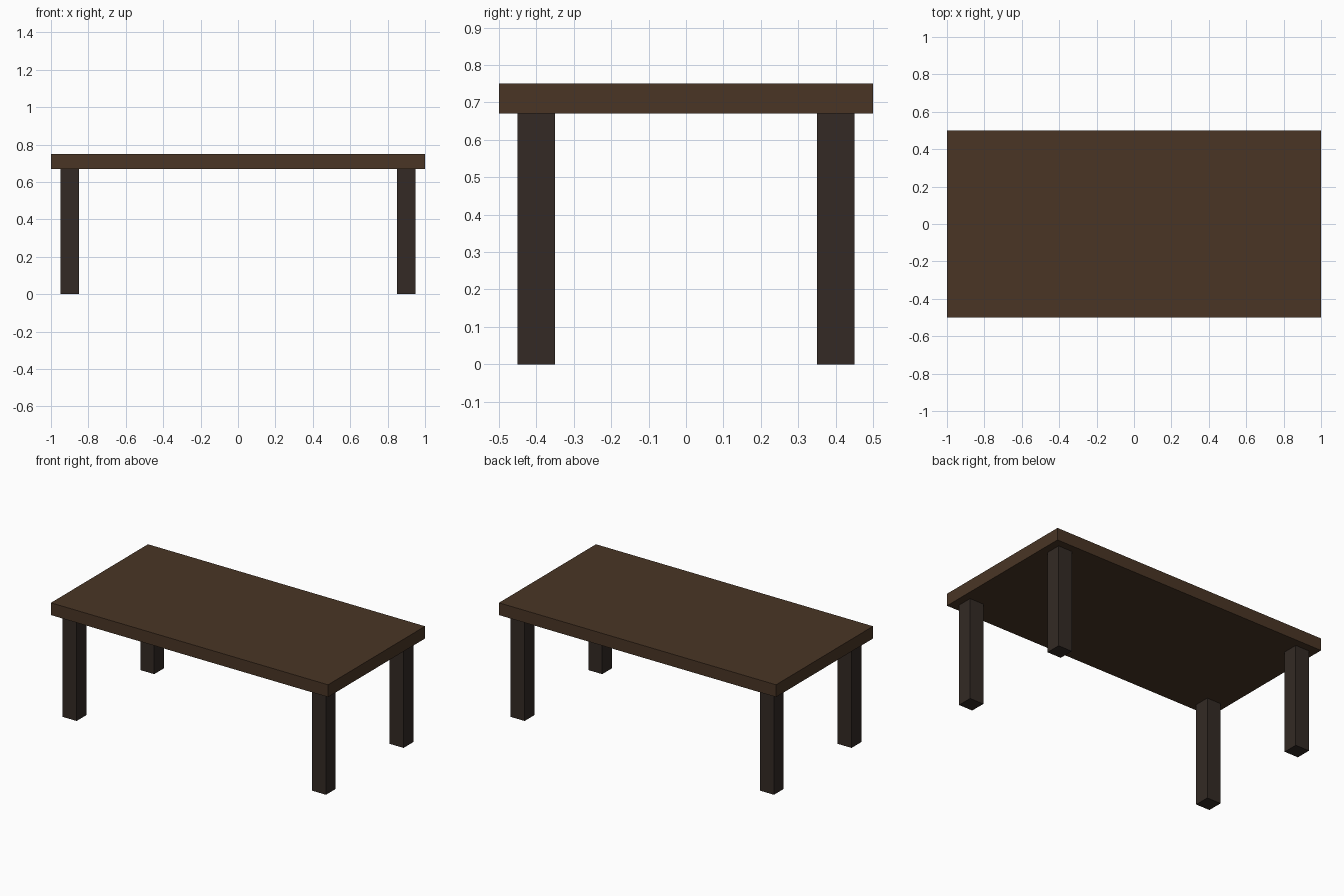
import bpy

if "Cube" in bpy.data.objects:
    bpy.data.objects.remove(bpy.data.objects["Cube"])


def make_material(name, color):
    mat = bpy.data.materials.new(name)
    mat.diffuse_color = (*color, 1.0)
    mat.use_nodes = True
    mat.node_tree.nodes["Principled BSDF"].inputs["Base Color"].default_value = mat.diffuse_color
    return mat


def add_box(name, center, size, mat):
    bpy.ops.mesh.primitive_cube_add(size=1, location=center)
    box = bpy.context.object
    box.name = name
    box.scale = size
    bpy.ops.object.transform_apply(location=False, rotation=False, scale=True)
    box.data.materials.append(mat)
    return box


top_wood = make_material("top_wood", (0.067, 0.036, 0.0185))
leg_wood = make_material("leg_wood", (0.033, 0.023, 0.018))

TOP_Z, LEG_H = 0.75, 0.67

# Table top slab
add_box("table_top", (0, 0, (TOP_Z + LEG_H) / 2), (2, 1, TOP_Z - LEG_H), top_wood)

# Four square legs, inset from the corners
for x, side in ((-0.9, "left"), (0.9, "right")):
    for y, end in ((-0.4, "front"), (0.4, "back")):
        add_box(f"{end}_{side}_leg", (x, y, LEG_H / 2), (0.1, 0.1, LEG_H), leg_wood)
